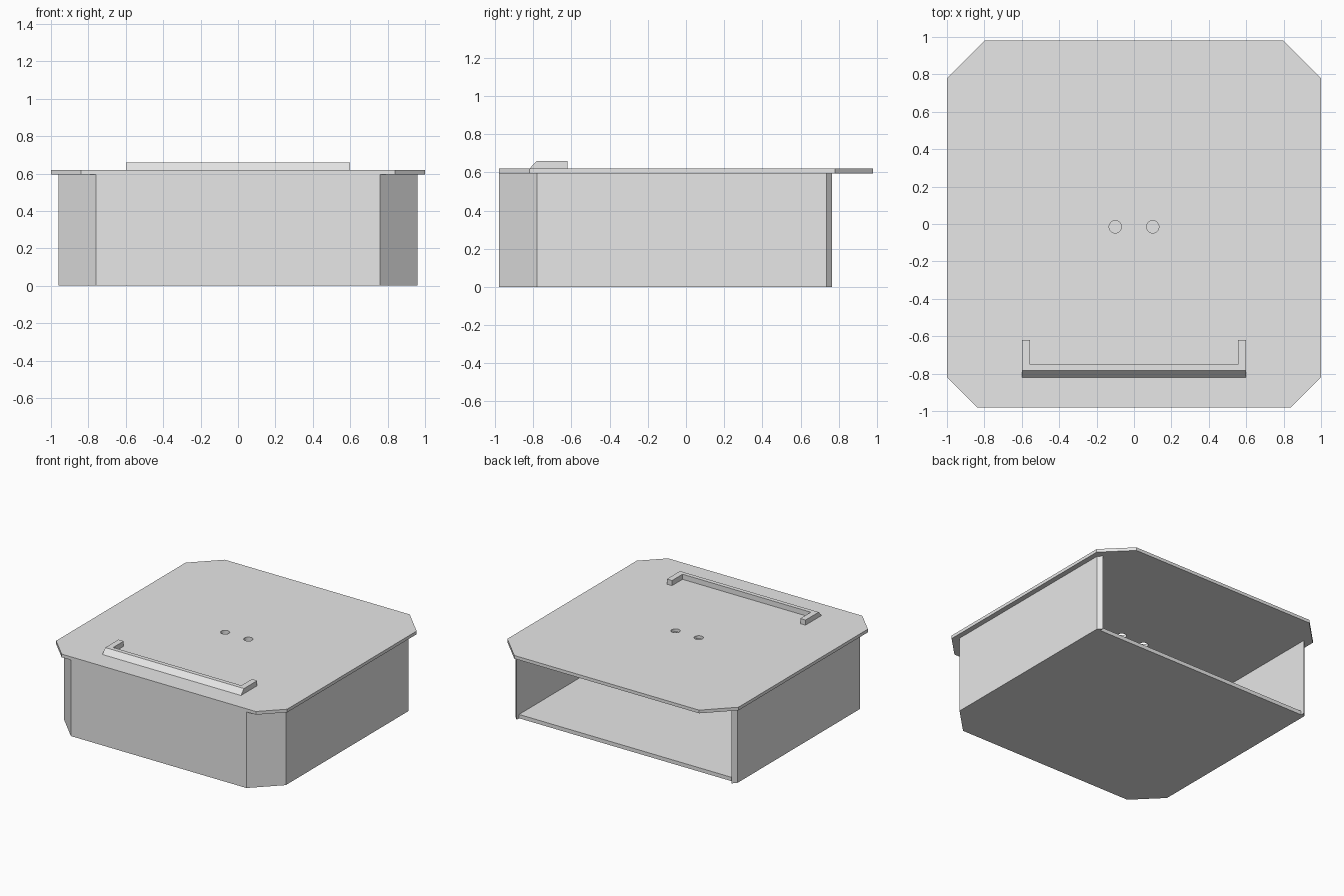
import bpy
import bmesh

cube = bpy.data.objects.get("Cube")
if cube:
    bpy.data.objects.remove(cube, do_unlink=True)

grey = bpy.data.materials.new("plain grey")
grey.use_nodes = True
grey.diffuse_color = (0.8, 0.8, 0.8, 1)
grey.node_tree.nodes["Principled BSDF"].inputs["Base Color"].default_value = (0.8, 0.8, 0.8, 1)


def mirrored(half):
    """Close a right-hand half outline with its mirror image across x = 0."""
    return half + [(-x, y) for x, y in reversed(half)]


def prism(name, outline, bottom, top):
    """Extrude a flat xy outline between two heights."""
    bm = bmesh.new()
    face = bm.faces.new([bm.verts.new((x, y, bottom)) for x, y in outline])
    extruded = bmesh.ops.extrude_face_region(bm, geom=[face])["geom"]
    bmesh.ops.translate(bm, vec=(0, 0, top - bottom),
                        verts=[v for v in extruded if isinstance(v, bmesh.types.BMVert)])
    bmesh.ops.recalc_face_normals(bm, faces=bm.faces)
    mesh = bpy.data.meshes.new(name)
    bm.to_mesh(mesh)
    bm.free()
    mesh.materials.append(grey)
    obj = bpy.data.objects.new(name, mesh)
    bpy.context.collection.objects.link(obj)
    return obj


LID_BOTTOM, LID_TOP = 0.595, 0.62

# Box walls: a band with clipped front corners, open back and mitred ends
outer = [(0.76, -0.98), (0.96, -0.78), (0.96, 0.735)]
inner = [(0.93, 0.765), (0.93, -0.768), (0.748, -0.95)]
prism("box_walls", mirrored(outer + inner), 0, LID_BOTTOM)

# Floor panel fitted between the walls
prism("box_floor", mirrored([(0.748, -0.95), (0.93, -0.768), (0.93, 0.735)]), 0, 0.03)

# Lid plate with clipped corners
lid = prism("lid", mirrored([(0.84, -0.98), (1, -0.82), (1, 0.78), (0.8, 0.98)]),
            LID_BOTTOM, LID_TOP)

# Two round holes through the lid
for side, label in ((-1, "right"), (1, "left")):
    bpy.ops.mesh.primitive_cylinder_add(vertices=32, radius=0.033, depth=0.2,
                                        location=(side * 0.1, -0.015, LID_TOP))
    cutter = bpy.context.object
    cutter.name = label + "_hole_cutter"
    cutter.data.materials.append(grey)
    cutter.hide_render = True
    cutter.hide_set(True)
    cutter.display_type = 'WIRE'
    cut = lid.modifiers.new(label + "_hole", 'BOOLEAN')
    cut.operation = 'DIFFERENCE'
    cut.solver = 'EXACT'
    cut.object = cutter

# Apply the holes and drop the cutters
bpy.context.view_layer.update()
evaluated = lid.evaluated_get(bpy.context.evaluated_depsgraph_get())
cut_mesh = bpy.data.meshes.new_from_object(evaluated)
lid.modifiers.clear()
lid.data = cut_mesh
for label in ("right", "left"):
    bpy.data.objects.remove(bpy.data.objects[label + "_hole_cutter"], do_unlink=True)

# Raised U-shaped handle with a sloped front edge
handle = prism("handle", mirrored([(0.6, -0.82), (0.6, -0.62), (0.555, -0.62), (0.555, -0.75)]),
               LID_TOP, 0.66)
for v in handle.data.vertices:
    if v.co.z > 0.65 and v.co.y < -0.8:
        v.co.y = -0.783
    elif v.co.y < -0.8:
        v.co.z = LID_TOP
